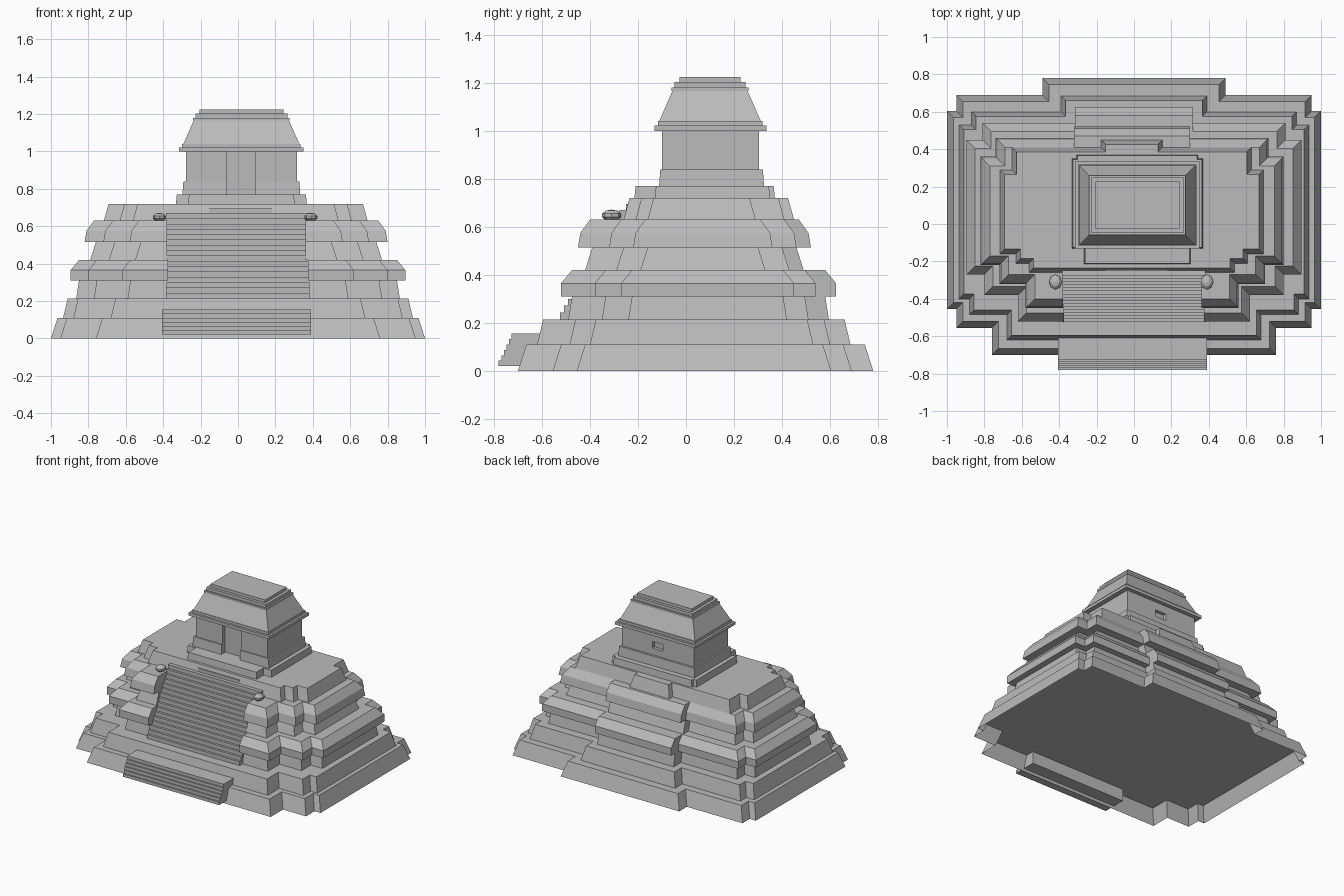
import bpy, bmesh
from mathutils import Vector

cube = bpy.data.objects.get("Cube")
if cube:
    bpy.data.objects.remove(cube)

stone = bpy.data.materials.new("grey_stone")
stone.use_nodes = True
GREY = (0.5, 0.5, 0.5, 1)
stone.diffuse_color = GREY
stone.node_tree.nodes["Principled BSDF"].inputs["Base Color"].default_value = GREY


def finish(name, bm):
    bmesh.ops.recalc_face_normals(bm, faces=bm.faces)
    mesh = bpy.data.meshes.new(name)
    bm.to_mesh(mesh)
    bm.free()
    mesh.materials.append(stone)
    obj = bpy.data.objects.new(name, mesh)
    bpy.context.collection.objects.link(obj)
    return obj


def outline(front, back, notch=None):
    """Mirrored stepped plan from its outer corners, anticlockwise from the front."""
    half = [(notch[0], notch[1]), (notch[0], front[0][1])] if notch else []
    for i, (x, y) in enumerate(front):
        if i:
            half.append((front[i - 1][0], y))
        half.append((x, y))
    for i, (x, y) in enumerate(back):
        if i:
            half.append((x, back[i - 1][1]))
        half.append((x, y))
    return half + [(-x, y) for x, y in reversed(half)]


def inset(plan, d, fixed_x):
    """Move every edge of a right-angled plan inward by d."""
    pts = [Vector(p) for p in plan]
    result = []
    for i, p in enumerate(pts):
        a = (p - pts[i - 1]).normalized()
        b = (pts[(i + 1) % len(pts)] - p).normalized()
        shift = Vector((a.y + b.y, -a.x - b.x)) * d
        if abs(p.x) <= fixed_x:
            shift.x = 0
        result.append(p - shift)
    return result


def loft(name, plan, levels, cx=0, bottom=True, fixed_x=0):
    """Stack inset copies of a plan at (height, inset) levels."""
    bm = bmesh.new()
    rings = [[bm.verts.new((p.x + cx, p.y, z)) for p in inset(plan, d, fixed_x)]
             for z, d in levels]
    n = len(plan)
    for low, high in zip(rings, rings[1:]):
        for i in range(n):
            j = (i + 1) % n
            bm.faces.new((low[i], low[j], high[j], high[i]))
    bm.faces.new(rings[-1])
    if bottom:
        bm.faces.new(rings[0][::-1])
    return finish(name, bm)


def stairs(name, x0, x1, y0, y1, z0, z1, count, y_back):
    """Solid flight: side profile extruded along x."""
    run, rise = (y1 - y0) / count, (z1 - z0) / count
    profile = [(y0, z0)]
    for i in range(count):
        y, z = y0 + i * run, z0 + (i + 1) * rise
        profile += [(y, z), (y + run, z)]
    profile[-1] = (y_back, z1)
    profile.append((y_back, z0))
    bm = bmesh.new()
    face = bm.faces.new([bm.verts.new((x0, y, z)) for y, z in profile])
    moved = bmesh.ops.extrude_face_region(bm, geom=[face])["geom"]
    bmesh.ops.translate(bm, vec=(x1 - x0, 0, 0),
                        verts=[v for v in moved if isinstance(v, bmesh.types.BMVert)])
    return finish(name, bm)


def cut(obj, x0, x1, y0, y1, z0, z1):
    """Remove a box from an object."""
    plan = [(x0, y0), (x1, y0), (x1, y1), (x0, y1)]
    cutter = loft("cutter", plan, [(z0, 0), (z1, 0)])
    cutter.hide_render = True
    mod = obj.modifiers.new("opening", "BOOLEAN")
    mod.operation, mod.solver, mod.object = "DIFFERENCE", "EXACT", cutter
    bpy.context.view_layer.objects.active = obj
    bpy.ops.object.modifier_apply(modifier=mod.name)
    bpy.data.objects.remove(cutter)


# Stepped terraces; the open base is hollow underneath
loft("base_terrace",
     outline([(.76, -.7), (.95, -.555), (1, -.455)], [(1, .605), (.95, .69), (.49, .78)]),
     [(0, 0), (.11, .035)], bottom=False)
loft("second_terrace",
     outline([(.68, -.62), (.88, -.485), (.935, -.4)], [(.935, .53), (.87, .6), (.39, .685)]),
     [(.11, 0), (.215, .025)])
loft("third_terrace",
     outline([(.62, -.52), (.8, -.38), (.895, -.27)], [(.895, .45), (.81, .54), (.315, .625)],
             (.375, -.22)),
     [(.215, .03), (.31, .045), (.31, 0), (.365, 0), (.42, .045)], fixed_x=.38)
loft("fourth_terrace",
     outline([(.57, -.45), (.71, -.32), (.81, -.22)], [(.81, .36), (.73, .46), (.31, .52)],
             (.37, -.2)),
     [(.42, .03), (.515, .06), (.515, 0), (.575, .01), (.63, .05)], cx=-.01, fixed_x=.38)
loft("top_terrace",
     outline([(.55, -.26), (.62, -.21), (.705, -.16)], [(.705, .29), (.64, .41), (.165, .45)]),
     [(.63, 0), (.72, .025)], cx=-.012)

# Stairways
stairs("lower_stairs", -.405, .39, -.78, -.715, .02, .155, 6, -.6)
stairs("main_stairs", -.385, .382, -.525, -.26, .215, .67, 16, -.15)
stairs("upper_stairs", -.155, .182, -.25, -.155, .67, .77, 4, -.12)

# Temple on its plinth
CX = .018
loft("temple_plinth", outline([(.285, -.215), (.35, -.13)], [(.35, .35), (.325, .37)]),
     [(.72, 0), (.77, .005)], CX)
footing = loft("temple_footing", outline([(.315, -.112)], [(.315, .325)]),
               [(.77, 0), (.84, .005)], CX)
walls = loft("temple_walls", outline([(.297, -.1)], [(.297, .305)]),
             [(.77, 0), (1.01, 0)], CX)
for part in (footing, walls):
    cut(part, -.06, .093, -.3, -.065, .75, 1)
cut(walls, -.025, .065, .28, .4, .89, .94)
loft("temple_cornice", outline([(.333, -.132)], [(.333, .335)]),
     [(1, 0), (1.022, 0), (1.022, .016), (1.04, .016)], CX)
loft("temple_roof", outline([(.31, -.112)], [(.31, .312)]),
     [(1.04, 0), (1.165, .055), (1.165, .052), (1.18, .052), (1.18, .064),
      (1.203, .064), (1.203, .085), (1.225, .085)], CX)

# Squat stone knobs beside the stair head
for side, x in (("right", -.42), ("left", .39)):
    bm = bmesh.new()
    bmesh.ops.create_uvsphere(bm, u_segments=8, v_segments=5, radius=1)
    bmesh.ops.scale(bm, vec=(.036, .042, .024), verts=bm.verts)
    bmesh.ops.translate(bm, vec=(x, -.31, .648), verts=bm.verts)
    finish(side + "_stair_knob", bm)
